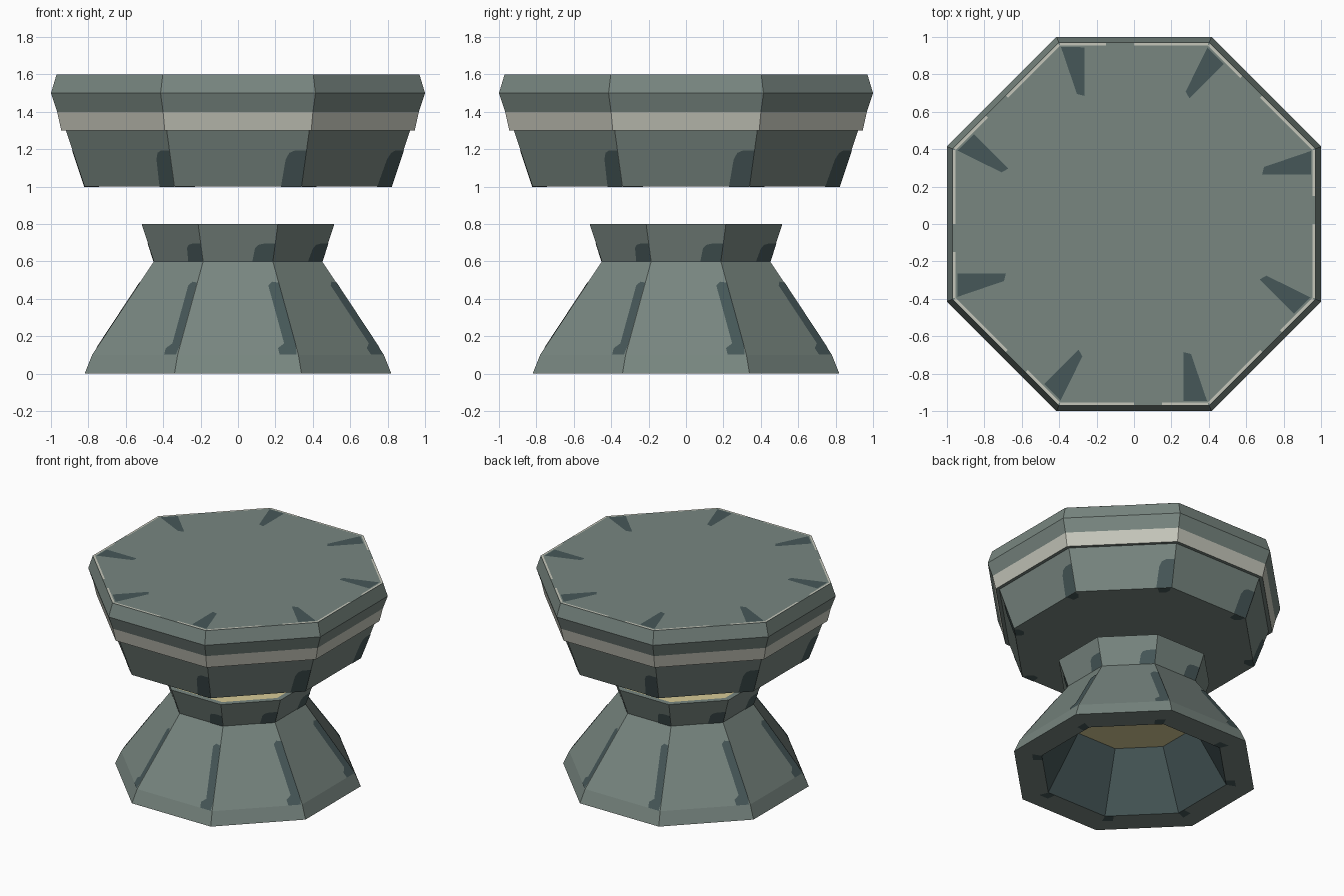
import bpy, math
from mathutils import Matrix, Vector

if "Cube" in bpy.data.objects:
    bpy.data.objects.remove(bpy.data.objects["Cube"])

T = math.tan(math.pi / 8)  # half side of an octagon with apothem 1


def mat(name, *srgb):
    m = bpy.data.materials.new(name)
    m.diffuse_color = [((c / 255 + 0.055) / 1.055) ** 2.4 for c in srgb] + [1]
    m.use_nodes = True
    m.node_tree.nodes["Principled BSDF"].inputs["Base Color"].default_value = m.diffuse_color
    return m


GREEN = mat("grey green stone", 120, 134, 128)
PALE = mat("pale stone trim", 197, 198, 186)
DARK = mat("dark teal wear", 70, 87, 88)
GLOW = mat("pale yellow lamp", 215, 203, 150)
MATS = [GREEN, PALE, DARK, GLOW]


def make(name, verts, faces, colours):
    me = bpy.data.meshes.new(name)
    me.from_pydata(verts, [], faces)
    for m in MATS:
        me.materials.append(m)
    for p, c in zip(me.polygons, colours):
        p.material_index = MATS.index(c)
    ob = bpy.data.objects.new(name, me)
    bpy.context.collection.objects.link(ob)
    return ob


def octagon_loft(name, profile, colours, cap_start=None, cap_end=None):
    """Eight-sided body through (apothem, z) points, one colour per segment."""
    verts, faces, cols = [], [], []
    for r, z in profile:
        for k in range(8):
            a = math.pi / 8 + k * math.pi / 4
            c = r / math.cos(math.pi / 8)
            verts.append((c * math.cos(a), c * math.sin(a), z))
    for i, col in enumerate(colours):
        for k in range(8):
            j = (k + 1) % 8
            faces.append((i * 8 + k, i * 8 + j, i * 8 + 8 + j, i * 8 + 8 + k))
            cols.append(col)
    if cap_start:
        faces.append(tuple(range(7, -1, -1)))
        cols.append(cap_start)
    if cap_end:
        n = len(verts) - 8
        faces.append(tuple(range(n, n + 8)))
        cols.append(cap_end)
    return make(name, verts, faces, cols)


def patches(name, lo, hi, shape, colour=DARK, from_edge=True):
    """Thin painted plate repeated on all eight panels between profile points.
    shape: (d, s); d = inset from the panel's right edge (or x), s = 0..1 up it."""
    (r0, z0), (r1, z1) = lo, hi
    off = Vector((0, -(z1 - z0), -(r1 - r0))).normalized() * 0.003
    verts, faces = [], []
    for k in range(8):
        rot = Matrix.Rotation(k * math.pi / 4, 3, 'Z')
        n = len(verts)
        for d, s in shape:
            r = r0 + (r1 - r0) * s
            x = r * T - d if from_edge else d
            verts.append(rot @ (Vector((x, -r, z0 + (z1 - z0) * s)) + off))
        faces.append(tuple(range(n, n + len(shape))))
    return make(name, verts, faces, [colour] * 8)


# Hollow flared foot with neck: inside wall, bottom rim, outside, top rim
octagon_loft("pedestal_foot",
             [(0.41, 0.42), (0.63, 0), (0.82, 0), (0.78, 0.1), (0.45, 0.6),
              (0.515, 0.8), (0.475, 0.8)],
             [DARK, GREEN, GREEN, GREEN, GREEN, GREEN],
             cap_start=GLOW, cap_end=GLOW)

# Floating bowl with pale belt
octagon_loft("floating_bowl",
             [(0.82, 1.0), (0.92, 1.3), (0.945, 1.3), (0.967, 1.4), (1.0, 1.5),
              (0.97, 1.6)],
             [GREEN, GREEN, PALE, GREEN, GREEN],
             cap_start=GREEN, cap_end=GREEN)

# Dark worn patches beside every corner
block = [(0.11, 0), (0, 0), (0, 1), (0.06, 1), (0.09, 0.93), (0.105, 0.75)]
patches("bowl_corner_wear", (0.82, 1.0), (0.92, 1.3),
        [(d, s * 0.65) for d, s in block])
patches("neck_corner_wear", (0.45, 0.6), (0.515, 0.8),
        [(d, s * 0.48) for d, s in block])
patches("foot_corner_wear", (0.78, 0.1), (0.45, 0.6),
        [(0.1, 0.0), (0.01, 0.0), (0, 0.1), (0, 0.77), (0.035, 0.78), (0.06, 0.74),
         (0.06, 0.12), (0.1, 0.07)])

# Patches on the underside of the bowl and of the foot rim
patches("bowl_underside_wear", (0.7, 1.0), (0.82, 1.0),
        [(0.1, 1), (0.01, 1), (0, 0.7), (0.02, 0.45), (0.07, 0.5)])
patches("foot_underside_wear", (0.63, 0.004), (0.82, 0.004),
        [(0.08, 0.35), (0, 0.35), (0, 0), (0.06, 0)][::-1])

# Dark wedges and broken pale edging on the flat top (going inward)
patches("top_wedges", (0.945, 1.6), (0.685, 1.6),
        [(0.265, 0), (0.39, 0), (0.305, 0.96), (0.265, 1)], from_edge=False)
for side, a, b in (("left", -0.395, 0.0), ("right", 0.15, 0.395)):
    patches("top_edging_" + side, (0.968, 1.6), (0.954, 1.6),
            [(a, 0), (b, 0), (b, 1), (a, 1)], PALE, from_edge=False)

# Plates on flat faces: lift the top ones, lower the bottom ones
for ob in bpy.data.objects:
    if ob.name.startswith("top_"):
        for v in ob.data.vertices:
            v.co.z = 1.602
    elif "underside" in ob.name:
        base = 0.998 if ob.name.startswith("bowl") else -0.001
        for v in ob.data.vertices:
            v.co.z = base
        if ob.data.polygons[0].normal.z > 0:
            ob.data.flip_normals()
    ob.data.update()
